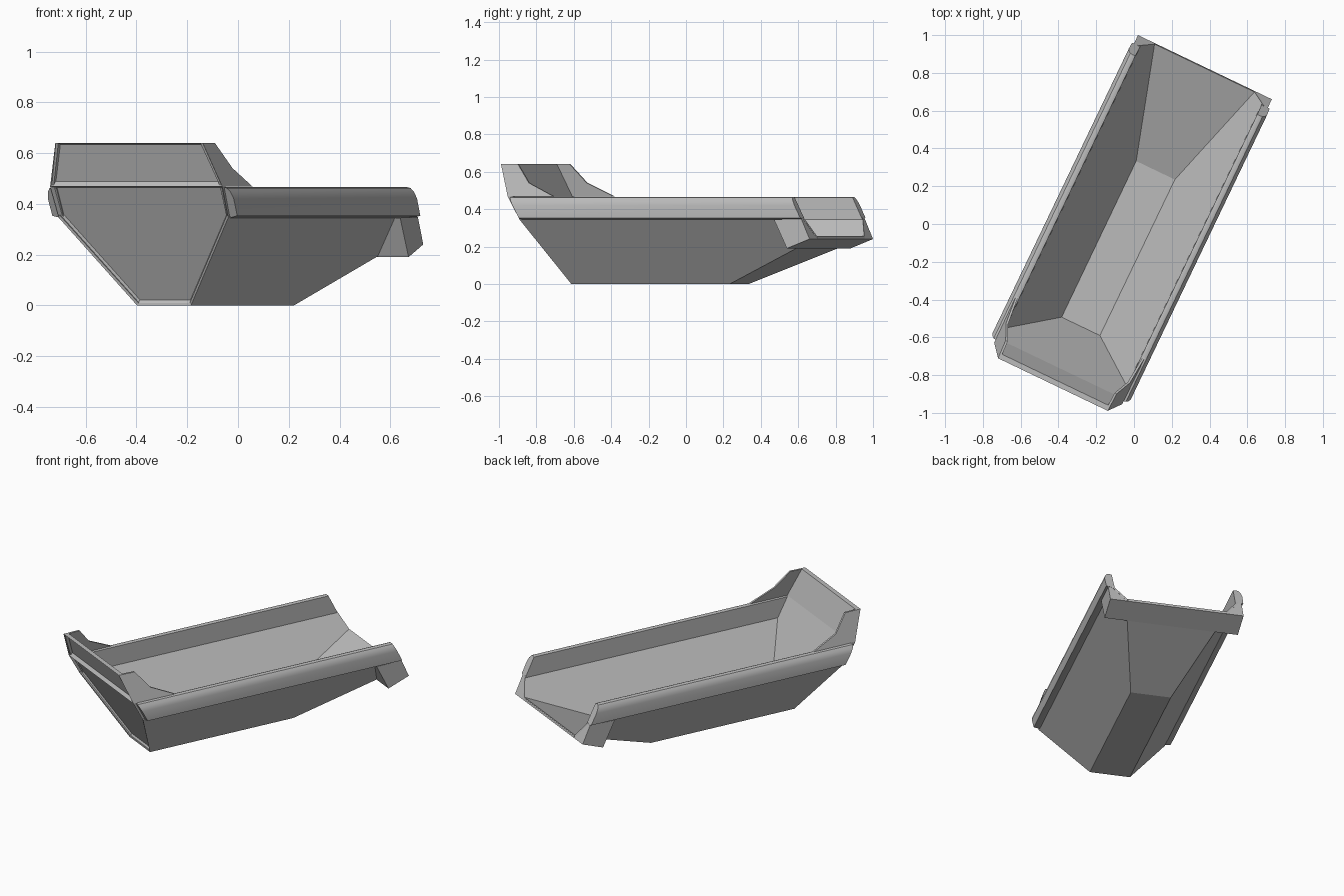
import bpy, bmesh, math
from mathutils import Matrix

cube = bpy.data.objects.get("Cube")
if cube:
    bpy.data.objects.remove(cube, do_unlink=True)

steel = bpy.data.materials.new("grey_steel")
steel.use_nodes = True
GREY = (0.5, 0.5, 0.5, 1)
steel.diffuse_color = GREY
steel.node_tree.nodes["Principled BSDF"].inputs["Base Color"].default_value = GREY

# The tub is laid out along y, then turned to its resting heading
PLACE = Matrix.Rotation(math.radians(-25.6), 4, 'Z') @ Matrix.Translation((-0.02, 0, 0))


def build(name, verts, faces, inset=(), thickness=0, smooth=False):
    bm = bmesh.new()
    vs = [bm.verts.new(v) for v in verts]
    fs = [bm.faces.new([vs[i] for i in f]) for f in faces]
    bmesh.ops.recalc_face_normals(bm, faces=bm.faces)
    for i in inset:
        bmesh.ops.inset_individual(bm, faces=[fs[i]], thickness=0.014, depth=-0.02,
                                   use_even_offset=True)
    bm.transform(PLACE)
    mesh = bpy.data.meshes.new(name)
    bm.to_mesh(mesh)
    bm.free()
    mesh.materials.append(steel)
    ob = bpy.data.objects.new(name, mesh)
    bpy.context.collection.objects.link(ob)
    if thickness:
        mod = ob.modifiers.new("sheet", 'SOLIDIFY')
        mod.thickness = thickness
        mod.offset = -1
        mod.use_even_offset = True
    if smooth:
        bpy.ops.object.select_all(action='DESELECT')
        ob.select_set(True)
        bpy.context.view_layer.objects.active = ob
        bpy.ops.object.shade_smooth_by_angle(angle=math.radians(35))
    return ob


def prism(name, ring_a, ring_b, **kw):
    n = len(ring_a)
    faces = [tuple(range(n)), tuple(range(2 * n - 1, n - 1, -1))]
    faces += [(i, (i + 1) % n, n + (i + 1) % n, n + i) for i in range(n)]
    return build(name, ring_a + ring_b, faces, **kw)


def wall_x(z):
    """Half width of the sloping side wall at height z."""
    return 0.118 + 0.252 * z / 0.345


def front_y(z):
    return -0.633 - 0.542 * z


def back_y(z):
    return 0.865 - 0.5 * (z - 0.345)


# Floor, rear ramp and sloping sides as one folded sheet
KNEE = 0.35
RAMP_Z = 0.248
half = [(0.118, front_y(0), 0), (0.118, 0.307, 0), (wall_x(RAMP_Z), 0.908, RAMP_Z),
        (wall_x(KNEE), back_y(KNEE), KNEE), (wall_x(KNEE), front_y(KNEE), KNEE)]
other = [(-x, y, z) for x, y, z in half]
build("tub_sheet", half + other,
      [(0, 1, 6, 5), (1, 2, 7, 6), (0, 1, 2, 3, 4), (5, 6, 7, 8, 9)], thickness=0.01)

# Front wall: lower hexagon and upper spill guard, each with a recessed panel
rows = [(0.118, front_y(0), 0), (0.37, front_y(0.345), 0.345),
        (0.376, front_y(0.468), 0.468), (0.322, -0.952, 0.64)]
outer = [(s * x, y, z) for x, y, z in rows for s in (-1, 1)]
inner = [(x, y + 0.028, z) for x, y, z in outer]
faces = [(0, 1, 3, 5, 4, 2), (4, 5, 7, 6), (8, 10, 12, 13, 11, 9), (12, 14, 15, 13),
         (0, 8, 9, 1), (6, 7, 15, 14)]
for i in (0, 2, 4):
    faces += [(i, i + 2, i + 10, i + 8), (i + 1, i + 9, i + 11, i + 3)]
build("front_wall", outer + inner, faces, inset=(0, 1))

RAIL = [(0.356, 0.345), (0.372, 0.345), (0.404, 0.353), (0.406, 0.42),
        (0.400, 0.445), (0.388, 0.462), (0.372, 0.466), (0.358, 0.462)]
WING = [(0.322, -0.950, 0.64), (0.326, -0.850, 0.64), (0.364, -0.767, 0.54),
        (0.378, -0.614, 0.468), (0.376, -0.880, 0.468)]
BRACKET = [(0.911, 0.24), (0.777, 0.19), (0.70, 0.345), (0.862, 0.348)]

for side, s in (("left", 1), ("right", -1)):
    # Top rail, cut at a slant at both ends
    prism(side + "_rail",
          [(s * x, front_y(z) + 0.016, z) for x, z in RAIL],
          [(s * x, back_y(z), z) for x, z in RAIL], smooth=True)
    # Stepped side wing of the spill guard
    prism(side + "_wing", [(s * x, y, z) for x, y, z in WING],
          [(s * (x - 0.012), y, z) for x, y, z in WING])
    # Rear bracket filling the corner under the rail
    prism(side + "_rear_bracket",
          [(s * 0.393, y, z) for y, z in BRACKET],
          [(s * (wall_x(z) - 0.004), y, z) for y, z in BRACKET])

# Cross bar under the lip of the ramp
LIP = [(0.911, 0.24), (0.777, 0.19), (0.777, 0.199), (0.908, 0.252)]
prism("rear_cross_bar", [(0.29, y, z) for y, z in LIP], [(-0.29, y, z) for y, z in LIP])
